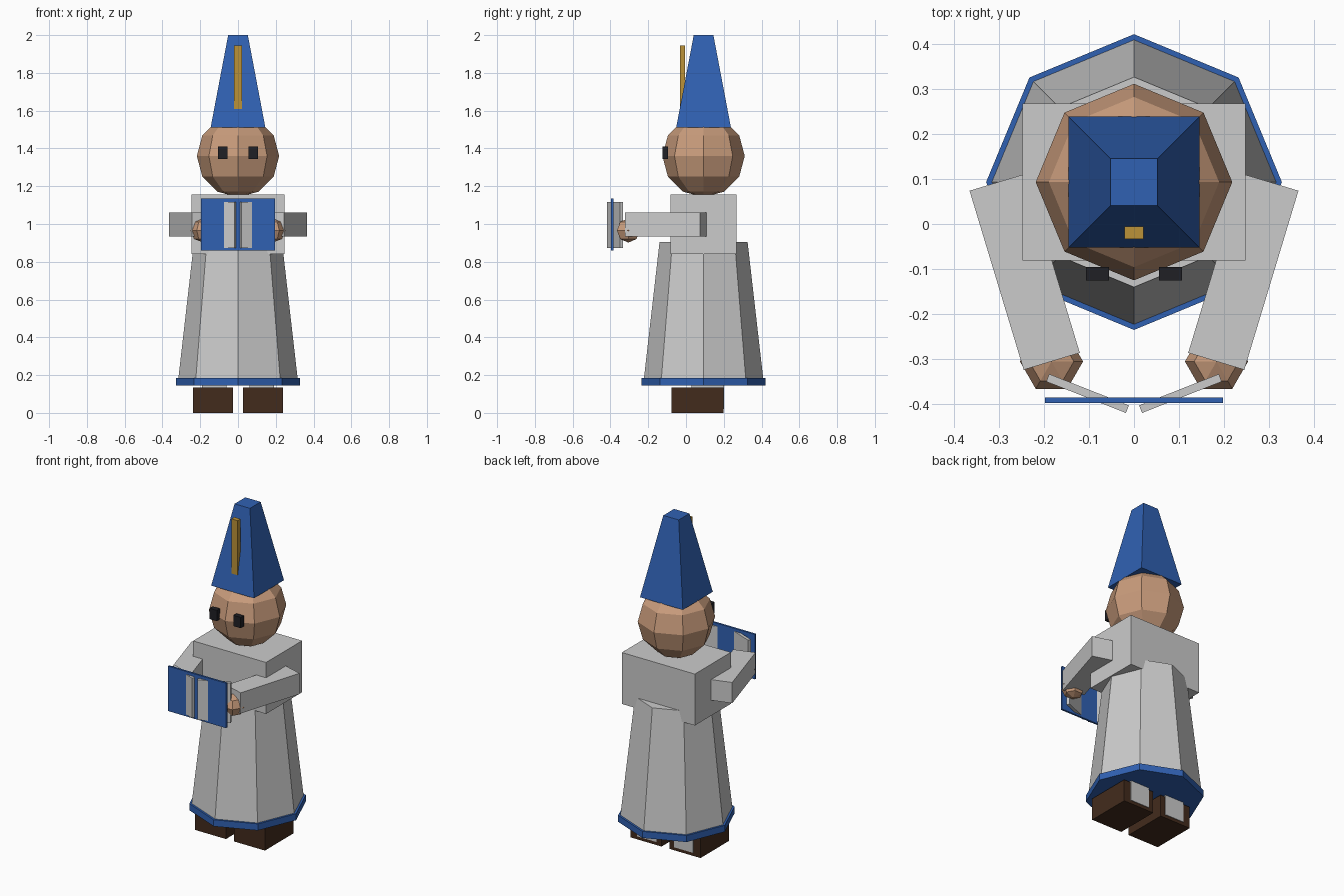
import bpy
from math import radians, atan2

if "Cube" in bpy.data.objects:
    bpy.data.objects.remove(bpy.data.objects["Cube"])

CY = 0.093  # body axis offset in y


def mat(name, rgb):
    m = bpy.data.materials.new(name)
    m.diffuse_color = (*rgb, 1)
    m.use_nodes = True
    m.node_tree.nodes["Principled BSDF"].inputs["Base Color"].default_value = m.diffuse_color
    return m


blue = mat("blue", (0.03, 0.12, 0.45))
gold = mat("gold", (0.50, 0.29, 0.04))
skin = mat("skin", (0.58, 0.33, 0.20))
brown = mat("brown", (0.055, 0.024, 0.012))
black = mat("black", (0.014, 0.014, 0.018))


def finish(name, material):
    o = bpy.context.object
    o.name = name
    if material:
        o.data.materials.append(material)
    return o


def box(name, centre, size, material=None, rz=0):
    bpy.ops.mesh.primitive_cube_add(size=1, location=centre)
    o = finish(name, material)
    for v in o.data.vertices:
        v.co = [c * s for c, s in zip(v.co, size)]
    o.rotation_euler.z = rz
    return o


def frustum(name, sides, r0, r1, z0, z1, material=None, turn=0):
    bpy.ops.mesh.primitive_cone_add(vertices=sides, radius1=r0, radius2=r1, depth=z1 - z0,
                                    location=(0, CY, (z0 + z1) / 2), rotation=(0, 0, turn))
    return finish(name, material)


def ball(name, segments, rings, radius, centre, material, scale_z=1, turn=0):
    bpy.ops.mesh.primitive_uv_sphere_add(segments=segments, ring_count=rings, radius=radius,
                                         location=centre, rotation=(0, 0, turn))
    o = finish(name, material)
    o.scale.z = scale_z
    return o


# Robe, hem and torso
frustum("robe_skirt", 8, 0.316, 0.233, 0.18, 0.905)
frustum("robe_hem", 8, 0.328, 0.328, 0.145, 0.185, blue)
box("torso", (0, CY, 0.998), (0.494, 0.349, 0.315))

# Head and pointed hat with its ornament
ball("head", 8, 6, 0.218, (0, CY, 1.36), skin)
frustum("hat", 4, 0.145 * 2 ** 0.5, 0.052 * 2 ** 0.5, 1.51, 2.0, blue, radians(45))
box("hat_ornament", (0, -0.019, 1.772), (0.042, 0.028, 0.345), gold)

# Open book: cover and two angled page blocks
box("book_cover", (0, -0.391, 0.998), (0.394, 0.012, 0.275), blue)

for side, s in (("left", 1), ("right", -1)):
    box(side + "_eye", (s * 0.081, -0.110, 1.377), (0.05, 0.03, 0.066), black)
    box(side + "_shoe", (s * 0.132, 0.06, 0.0675), (0.21, 0.276, 0.135), brown)
    box(side + "_leg", (s * 0.125, 0.115, 0.26), (0.13, 0.173, 0.48))
    # Sleeve angled inward towards the book
    box(side + "_sleeve", (s * 0.2425, -0.106, 0.998), (0.13, 0.415, 0.127),
        rz=-s * atan2(0.12, 0.397))
    ball(side + "_hand", 6, 4, 0.07, (s * 0.183, -0.305, 0.966), skin, 0.92, radians(30))
    box(side + "_page", (s * 0.103, -0.376, 0.995), (0.19, 0.018, 0.245), rz=s * radians(21.5))
